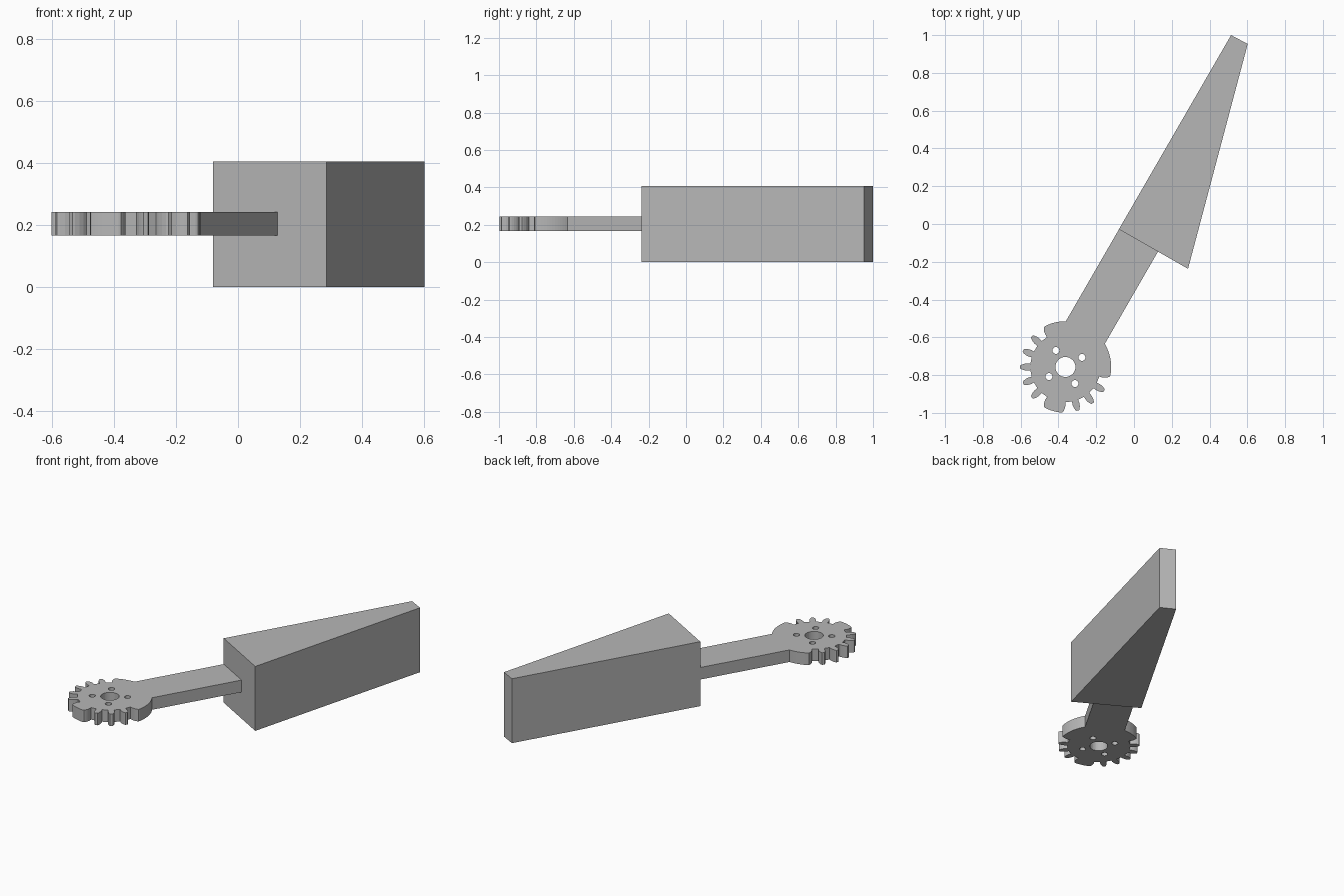
import bpy
import bmesh
from math import cos, sin, radians, pi

cube = bpy.data.objects.get("Cube")
if cube:
    bpy.data.objects.remove(cube, do_unlink=True)

GREY = (0.47, 0.47, 0.47, 1.0)
grey = bpy.data.materials.new("plain grey")
grey.use_nodes = True
grey.diffuse_color = GREY
grey.node_tree.nodes["Principled BSDF"].inputs["Base Color"].default_value = GREY


def prism(name, loops, bottom, top, location=(0, 0)):
    """Extrude a flat outline, with any further loops as holes."""
    curve = bpy.data.curves.new(name + "_outline", "CURVE")
    curve.dimensions = "2D"
    curve.fill_mode = "BOTH"
    curve.extrude = (top - bottom) / 2
    for loop in loops:
        spline = curve.splines.new("POLY")
        spline.points.add(len(loop) - 1)
        for point, (x, y) in zip(spline.points, loop):
            point.co = (x, y, 0, 1)
        spline.use_cyclic_u = True
        spline.use_smooth = False
    helper = bpy.data.objects.new(name + "_outline", curve)
    bpy.context.collection.objects.link(helper)
    graph = bpy.context.evaluated_depsgraph_get()
    mesh = bpy.data.meshes.new_from_object(helper.evaluated_get(graph))
    bpy.data.objects.remove(helper, do_unlink=True)

    bm = bmesh.new()
    bm.from_mesh(mesh)
    bmesh.ops.remove_doubles(bm, verts=bm.verts, dist=0.0001)
    bmesh.ops.recalc_face_normals(bm, faces=bm.faces)
    for face in bm.faces:
        face.smooth = False
        face.material_index = 0
    bm.to_mesh(mesh)
    bm.free()
    mesh.name = name
    mesh.materials.clear()
    mesh.materials.append(grey)
    obj = bpy.data.objects.new(name, mesh)
    obj.location = (*location, (bottom + top) / 2)
    bpy.context.collection.objects.link(obj)
    return obj


def polar(radius, degrees):
    a = radians(degrees)
    return (radius * cos(a), radius * sin(a))


def arc(radius, start, end, steps=8):
    return [polar(radius, start + (end - start) * i / steps) for i in range(steps + 1)]


def circle(centre, radius, sides):
    return [(centre[0] + radius * cos(2 * pi * i / sides),
             centre[1] + radius * sin(2 * pi * i / sides)) for i in range(sides)]


# Gear with a partly filled rim, running into a straight arm
OUTER, PITCH, FIRST, LAST = 0.242, 360 / 17, 116.5, 11
ARM_ANGLE, ARM_LENGTH, ARM_HALF = 60, 0.78, 0.119
FILLED_AFTER = 6
flank = [(0.186, 5.2), (0.203, 5.3), (0.218, 4.5), (0.232, 3.1), (0.24, 1.8)]


def arm_corner(side):
    along, across = polar(ARM_LENGTH, ARM_ANGLE), polar(ARM_HALF * side, ARM_ANGLE + 90)
    return (along[0] + across[0], along[1] + across[1])


outline = [arm_corner(1)] + arc(OUTER, ARM_ANGLE + 29.5, FIRST)
for k in range(LAST + 1):
    angle = FIRST + k * PITCH
    if k not in (0, FILLED_AFTER + 1):
        outline += [polar(r, angle - half) for r, half in flank]
    if k == FILLED_AFTER:
        outline += arc(OUTER, angle, angle + PITCH)
    elif k < LAST:
        outline += [polar(r, angle + half) for r, half in reversed(flank)]
outline += arc(OUTER, FIRST + LAST * PITCH, 360 + ARM_ANGLE - 29.5, 12)
outline.append(arm_corner(-1))

holes = [circle((0, 0), 0.053, 32)]
holes += [circle(polar(0.101, 30 + 90 * i), 0.0185, 16) for i in range(4)]
prism("gear_and_arm", [outline] + holes, 0.167, 0.243, (-0.363, -0.757))

# Tall tapering wedge at the end of the arm
wedge = [(-0.08, -0.028), (0.286, -0.237), (0.602, 0.953), (0.514, 1.0)]
prism("wedge_body", [wedge], 0.0, 0.406)
